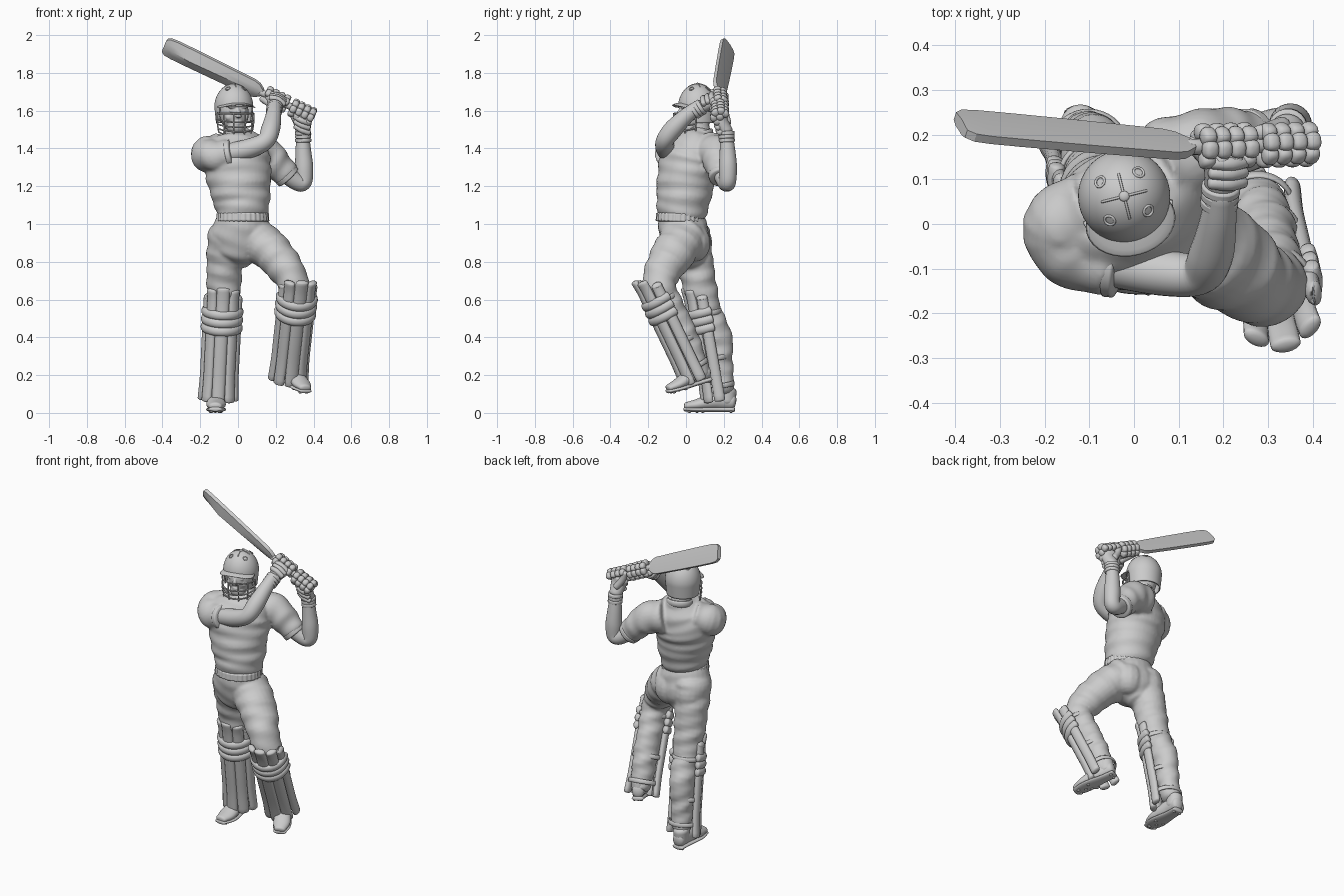
import bpy, bmesh
from math import sin, cos, pi, radians, copysign
from mathutils import Vector as V, Matrix

if "Cube" in bpy.data.objects:
    bpy.data.objects.remove(bpy.data.objects["Cube"])


def frame(o, up, front):
    z = V(up).normalized()
    f = V(front)
    y = -(f - z * f.dot(z)).normalized()
    x = y.cross(z)
    m = Matrix((x, y, z)).transposed().to_4x4()
    m.translation = V(o)
    return m


def loft(bm, pts, front=(0, -1, 0), n=24, steps=6, wr=0.0, freq=75, cap=0.5, ribs=0):
    """Smooth tube through points (x, y, z, rx[, ry]) with rounded ends and optional folds."""
    P = [V(tuple(p) if len(p) == 5 else tuple(p) + (p[3],)) for p in pts]
    E = [P[0] * 2 - P[1]] + P + [P[-1] * 2 - P[-2]]
    S = []
    for i in range(1, len(E) - 2):
        a, b, c, d = E[i - 1:i + 3]
        for k in range(steps + (i == len(E) - 3)):
            t = k / steps
            S.append(0.5 * (2 * b + (c - a) * t + (2 * a - 5 * b + 4 * c - d) * t * t + (3 * b - a - 3 * c + d) * t ** 3))
    C = [V(s[:3]) for s in S]
    T = [(C[min(i + 1, len(C) - 1)] - C[max(i - 1, 0)]).normalized() for i in range(len(C))]
    R = [(c, t, s[3], s[4]) for c, t, s in zip(C, T, S)]

    def dome(r, sg):
        e = min(r[2], r[3]) * cap
        return [(r[0] + r[1] * sg * e * sin(q), r[1], r[2] * cos(q), r[3] * cos(q)) for q in (0.5, 1.0, 1.4)]
    R = dome(R[0], -1)[::-1] + R + dome(R[-1], 1)
    rings, s, last = [], 0, R[0][0]
    for c, t, rx, ry in R:
        s += (c - last).length
        last = c
        side = t.cross(V(front)).normalized()
        fw = side.cross(t)
        ring = []
        for k in range(n):
            a = 2 * pi * k / n
            w = wr * (sin(freq * s + 2 * sin(a + 1)) + 0.7 * sin(freq * 0.6 * s + 2 * a)) if wr and not ribs else 0
            if ribs:
                w = wr * sin(ribs * a)
            ring.append(bm.verts.new(c + side * (rx + w) * cos(a) + fw * (ry + w) * sin(a)))
        rings.append(ring)
    for A, B in zip(rings, rings[1:]):
        for k in range(n):
            bm.faces.new((A[k], A[(k + 1) % n], B[(k + 1) % n], B[k]))
    bm.faces.new(rings[0])
    bm.faces.new(rings[-1])


def ball(bm, c, sc, m=None, p=1.0, u=14, v=10):
    vs = bmesh.ops.create_uvsphere(bm, u_segments=u, v_segments=v, radius=1)['verts']
    for q in vs:
        co = V(copysign(abs(x) ** p, x) * k for x, k in zip(q.co, sc))
        q.co = (m.to_3x3() @ co if m else co) + V(c)


def done(name, bm, m=None, voxel=0, angle=0):
    if m:
        bm.transform(m)
    bmesh.ops.recalc_face_normals(bm, faces=bm.faces)
    me = bpy.data.meshes.new(name)
    bm.to_mesh(me)
    bm.free()
    ob = bpy.data.objects.new(name, me)
    bpy.context.collection.objects.link(ob)
    me.shade_smooth()
    if angle:
        bpy.ops.object.select_all(action='DESELECT')
        ob.select_set(True)
        bpy.context.view_layer.objects.active = ob
        bpy.ops.object.shade_smooth_by_angle(angle=radians(angle))
    if voxel:
        r = ob.modifiers.new("merge", 'REMESH')
        r.mode, r.voxel_size, r.use_smooth_shade = 'VOXEL', voxel, True
        k = ob.modifiers.new("soften", 'SMOOTH')
        k.factor, k.iterations = 0.5, 3
    return ob


def single(name, pts, **kw):
    bm = bmesh.new()
    loft(bm, pts, **kw)
    return done(name, bm)


# trousers: pelvis and both legs merged into one cloth surface
bm = bmesh.new()
loft(bm, [(.025, -.03, 1.04, .13, .122), (.015, -.01, .95, .16, .13), (0, .015, .86, .14, .12), (-.01, .03, .81, .08, .08)], wr=.002)
loft(bm, [(-.055, .01, .95, .105, .12), (-.07, .045, .8, .097, .1), (-.075, .075, .66, .09, .09), (-.08, .11, .53, .078, .08),
          (-.09, .165, .4, .072, .08), (-.1, .18, .27, .065, .068), (-.108, .2, .12, .056, .058)], wr=.0035)
loft(bm, [(.08, -.005, .94, .11, .12), (.19, -.07, .84, .105, .115), (.27, -.13, .735, .09, .095), (.305, -.135, .65, .08, .085),
          (.3, -.075, .52, .072, .085), (.287, .0, .37, .07, .078), (.272, .065, .22, .056, .058)], wr=.0035)
ball(bm, (-.06, .055, .9), (.09, .085, .1))
ball(bm, (.08, .05, .9), (.09, .08, .1))
done("trousers", bm, voxel=.009)
single("waistband", [(.025, -.03, 1.015, .138, .128), (.025, -.029, 1.055, .136, .126)], n=120, wr=.003, ribs=30, cap=.08)

# shirt: twisted torso and both sleeves merged
bm = bmesh.new()
tw = (.25, -1, 0)
loft(bm, [(.025, -.03, 1.045, .135, .125), (.02, -.015, 1.12, .15, .142), (.005, .0, 1.24, .172, .152), (-.005, .025, 1.35, .178, .155),
          (.0, .06, 1.43, .15, .115), (-.005, .08, 1.48, .07, .07)], front=tw, n=40, wr=.0035, freq=85)
loft(bm, [(-.09, .04, 1.4, .085), (-.165, -.01, 1.37, .09), (-.12, -.065, 1.36, .085), (-.045, -.09, 1.372, .073)], front=(0, 0, 1), wr=.003, cap=.1)
loft(bm, [(.06, .13, 1.39, .1), (.15, .165, 1.365, .093), (.21, .18, 1.31, .08), (.26, .19, 1.255, .068)], front=(0, 0, 1), wr=.003, cap=.1)
done("shirt", bm, voxel=.009)
single("right_sleeve_hem", [(-.055, -.088, 1.37, .076), (-.035, -.092, 1.374, .074)], front=(0, 0, 1), cap=.1)
single("left_sleeve_hem", [(.252, .188, 1.263, .071), (.268, .191, 1.246, .068)], front=(0, 0, 1), cap=.1)
bm = bmesh.new()
ring = [(.068 * sin(a), -.065 * cos(a), .012 * -cos(a)) for a in [2 * pi * i / 12 for i in range(12)]]
loft(bm, [(*r, .009, .02) for r in ring + ring[:1]], front=(0, 0, 1), n=10, steps=3)
loft(bm, [(0, -.068, -.01, .015, .006), (0, -.1, -.05, .015, .006), (0, -.135, -.1, .014, .006)], n=10)
done("collar_and_placket", bm, frame((-.005, .07, 1.475), (0, 0, 1), tw))

# bare arms
single("right_arm", [(-.07, -.085, 1.37, .052), (.06, -.108, 1.4, .052), (.145, -.112, 1.44, .047), (.172, -.07, 1.5, .05), (.187, .0, 1.57, .042), (.195, .07, 1.625, .034)], front=(-.5, 0, 1))
single("left_arm", [(.22, .18, 1.29, .05), (.31, .21, 1.225, .047), (.347, .22, 1.225, .045), (.35, .222, 1.3, .048), (.346, .22, 1.38, .042), (.343, .215, 1.47, .034)], front=(-.3, -1, 0))

# pads: vertical ribs, knee rolls, top flap and straps
def pad(name, o, up, front):
    bm = bmesh.new()
    for a in [radians(d) for d in (-86, -43, 0, 43, 86)]:
        d = V((sin(a), -cos(a), 0))
        k = 1 - .1 * abs(a)
        top = .605 - .025 * a * a
        for zs in ([.0, .12, .25, .375], [.475, .54, top]):
            loft(bm, [(*(d * (.084 + (.006 if z in (0, top) else 0)) + V((0, 0, z))), .034 * k, .019) for z in zs], front=d, n=16, steps=5)
    for z in (.385, .428, .471):
        arc = [radians(d) for d in range(-105, 106, 21)]
        loft(bm, [(.094 * sin(a), -.096 * cos(a), z - .008 * cos(a), .018, .024) for a in arc], front=(0, 0, 1), n=14, steps=3)
    for z in (.07, .22, .46):
        arc = [radians(d) for d in range(80, 281, 20)]
        loft(bm, [(.083 * sin(a), -.08 * cos(a), z, .006, .014) for a in arc], front=(0, 0, 1), n=10, steps=2)
    done(name, bm, frame(o, up, front))


pad("standing_leg_pad", (-.105, .185, .075), (.028, -.1, .57), (0, -1, 0))
pad("raised_leg_pad", (.265, .068, .185), (.06, -.262, .55), (.2, -1, 0))

# shoes: sole, upper, laces, studs; local toe points to -y
def shoe(name, o, up, front, k=1):
    bm = bmesh.new()
    loft(bm, [(0, -.015, .018, .036, .014), (0, -.09, .018, .04, .014), (.004, -.2, .018, .054, .014), (0, -.275, .02, .036, .012)], front=(0, 0, 1), n=24)
    loft(bm, [(0, -.02, .06, .036, .042), (0, -.09, .068, .042, .05), (.003, -.15, .056, .048, .04), (.004, -.21, .043, .051, .03), (0, -.268, .036, .034, .02)], front=(0, 0, 1), n=24)
    loft(bm, [(0, -.055, .06, .042, .05), (0, -.05, .118, .046, .05)], n=20)
    for i in range(4):
        y, z = -.12 - .025 * i, .109 - .0115 * i
        loft(bm, [(-.024, y, z - .012, .005), (0, y, z, .006), (.024, y, z - .012, .005)], front=(0, 0, 1), n=8, steps=3)
    for x, y in ((-.02, -.03), (.02, -.03), (-.025, -.18), (.03, -.18), (0, -.21), (-.02, -.25), (.02, -.25)):
        ball(bm, (x, y, .006), (.01, .01, .006), u=8, v=6)
    done(name, bm, frame(o, up, front) @ Matrix.Scale(k, 4))


shoe("standing_shoe", (-.12, .268, 0), (0, 0, 1), (0, -1, 0), 1)
shoe("raised_shoe", (.245, .14, .165), (.12, -.24, 1), (.115, -.24, -.07), .96)

# bat: flat face behind, ridge toward the front, round handle
A, B = V((.13, .172, 1.695)), V((-.388, .22, 1.945))
d = (B - A).normalized()
w = V((-.05, .07, -.1))
w = (w - d * w.dot(d)).normalized()
nrm = d.cross(w)
nrm *= copysign(1, nrm.y)
bm = bmesh.new()
rings = []
for s, hw, rg in ((0, .018, .016), (.03, .042, .018), (.06, .05, .022), (.25, .054, .034), (.42, .056, .04), (.52, .056, .026), (.56, .052, .018), (.578, .038, .012)):
    prof = [(-hw, .012), (0, .015), (hw, .012), (hw, -.008), (hw * .5, -.008 - rg * .4), (0, -rg), (-hw * .5, -.008 - rg * .4), (-hw, -.008)]
    rings.append([bm.verts.new(A + d * s + w * x + nrm * y) for x, y in prof])
for p, q in zip(rings, rings[1:]):
    for k in range(8):
        bm.faces.new((p[k], p[(k + 1) % 8], q[(k + 1) % 8], q[k]))
bm.faces.new(rings[0])
bm.faces.new(rings[-1])
done("bat_blade", bm, angle=25)
H0, H1 = V((.12, .172, 1.698)), V((.395, .18, 1.565))
single("bat_handle", [(*H0, .018), (*H0.lerp(H1, .5), .018), (*H1, .02)], front=(0, 0, 1), n=16)

# gloves: finger segments wrapped round the handle, back of hand, thumb and cuff
h = (H1 - H0).normalized()
def glove(name, t, wrist, elbow):
    c, wr = H0.lerp(H1, t), V(wrist)
    a = wr - c
    a = (a - h * a.dot(h)).normalized()
    b = a.cross(h)
    b *= copysign(1, b.z - b.y * .6)
    bm = bmesh.new()
    for i in range(4):
        for j, deg in enumerate((45, 100, 155, 210, 260)):
            q = radians(deg)
            r = a * cos(q) + b * sin(q)
            tan = b * cos(q) - a * sin(q)
            m = Matrix((h, tan, r)).transposed()
            ball(bm, c + h * (i - 1.5) * .034 + r * .033, (.018, .021, .019), m, .75)
    # padded back of the hand
    mid = c.lerp(wr, .45) + b * .008
    loft(bm, [(*(c + a * .015), .06, .034), (*mid, .05, .036), (*wr, .038, .036)], front=b)
    for k in range(3):
        p = c.lerp(wr, .3 + .25 * k) + b * .026
        loft(bm, [(*(p - h * .04), .014, .016), (*(p + b * .01), .016, .017), (*(p + h * .04), .014, .016)], front=b, n=12, steps=3)
    p = c + a * .035 - b * .02
    loft(bm, [(*(p + h * .02 + a * .03), .02), (*(p - h * .03), .02), (*(c - h * .07 - b * .03), .017)], front=a, n=12)
    # wristband
    ax = (V(elbow) - wr).normalized()
    for k, r in ((0, .044), (.018, .043), (.038, .043)):
        loft(bm, [(*(wr + ax * k), r), (*(wr + ax * (k + .014)), r)], front=b, n=20, cap=.15)
    done(name, bm)


glove("upper_glove", .3, (.195, .085, 1.622), (.18, -.04, 1.54))
glove("lower_glove", .8, (.344, .214, 1.488), (.35, .222, 1.3))

# head, in a local frame turned slightly to one side
HM = frame((-.022, .062, 1.62), (0, 0, 1), (.25, -1, 0))
single("neck", [(-.005, .08, 1.44, .062), (-.012, .07, 1.5, .056), (-.015, .06, 1.56, .058)])
bm = bmesh.new()
ball(bm, (0, -.01, -.035), (.076, .088, .1), u=24, v=16)
ball(bm, (0, -.045, -.105), (.05, .05, .042))
loft(bm, [(0, -.09, -.01, .009), (0, -.105, -.04, .013), (0, -.106, -.052, .017, .012)], n=12)
for s in (-1, 1):
    ball(bm, (s * .032, -.083, -.02), (.014, .009, .009))
    ball(bm, (s * .032, -.088, -.002), (.024, .009, .007))
    ball(bm, (s * .04, -.066, -.055), (.022, .018, .02))
for z in (-.08, -.09):
    loft(bm, [(-.022, -.084, z, .004), (0, -.093, z, .006), (.022, -.084, z, .004)], front=(0, 0, 1), n=8)
done("face", bm, HM, voxel=.004)
bm = bmesh.new()
bmesh.ops.create_uvsphere(bm, u_segments=48, v_segments=32, radius=1)
for v in bm.verts:
    r = V((v.co.x, v.co.y)).length
    k = (1 - .12 * abs(v.co.z)) / max(r, .3) if v.co.z < 0 else 1
    v.co = (v.co.x * k * .103, v.co.y * k * .104, v.co.z * .122)
bmesh.ops.delete(bm, geom=[f for f in bm.faces if (c := f.calc_center_median()).z < -.09 or (c.z < .005 and c.y < -.035)], context='FACES')
shell = done("helmet_shell", bm, HM)
sm = shell.modifiers.new("thickness", 'SOLIDIFY')
sm.thickness = .007
bm = bmesh.new()
ball(bm, (0, -.06, 0), (.102, .076, .007), Matrix.Rotation(radians(8), 3, 'X'), u=32, v=10)
for v in bm.verts:
    v.co.z += .022 - 2.5 * v.co.x ** 2
done("helmet_peak", bm, HM)
# helmet vents, top button and crossing seams
bm = bmesh.new()
ball(bm, (0, 0, .122), (.012, .012, .006))
for q in (0, pi / 2):
    u = V((cos(q), sin(q), 0))
    loft(bm, [(*(u * .104 * sin(a) + V((0, 0, .122 * cos(a)))), .003) for a in [i * .13 for i in range(-4, 5)]], front=(-sin(q), cos(q), 0), n=8, steps=2)
for q in (45, 135, 225, 315):
    u, a = V((cos(radians(q)), sin(radians(q)), 0)), .65
    c = u * .104 * sin(a) + V((0, 0, .122 * cos(a)))
    m = frame(c, u * sin(a) + V((0, 0, cos(a))), (-u.y, u.x, 0))
    loft(bm, [(*(m @ V((.012 * cos(g), .012 * sin(g), 0))), .003) for g in [i * pi / 4 for i in range(9)]], front=m.to_3x3() @ V((0, 0, 1)), n=8, steps=2)
done("helmet_fittings", bm, HM)
# face grille
bm = bmesh.new()
def bar(a, z):
    k = 1 - 18 * max(0, -z - .06) ** 2
    return (.1 * k * sin(a), -.025 - .102 * k * cos(a), z - .02 * cos(a) * (z < -.05), .0042)
for z in (-.035, -.062, -.088, -.112, -.132):
    loft(bm, [bar(radians(g), z) for g in range(-84, 85, 21)], front=(0, 0, 1), n=8, steps=3)
for g in (-84, -50, -18, 18, 50, 84):
    loft(bm, [bar(radians(g), z) for z in (-.035, -.062, -.088, -.112, -.132)], front=(cos(radians(g)), sin(radians(g)), 0), n=8, steps=2)
done("helmet_grille", bm, HM)
